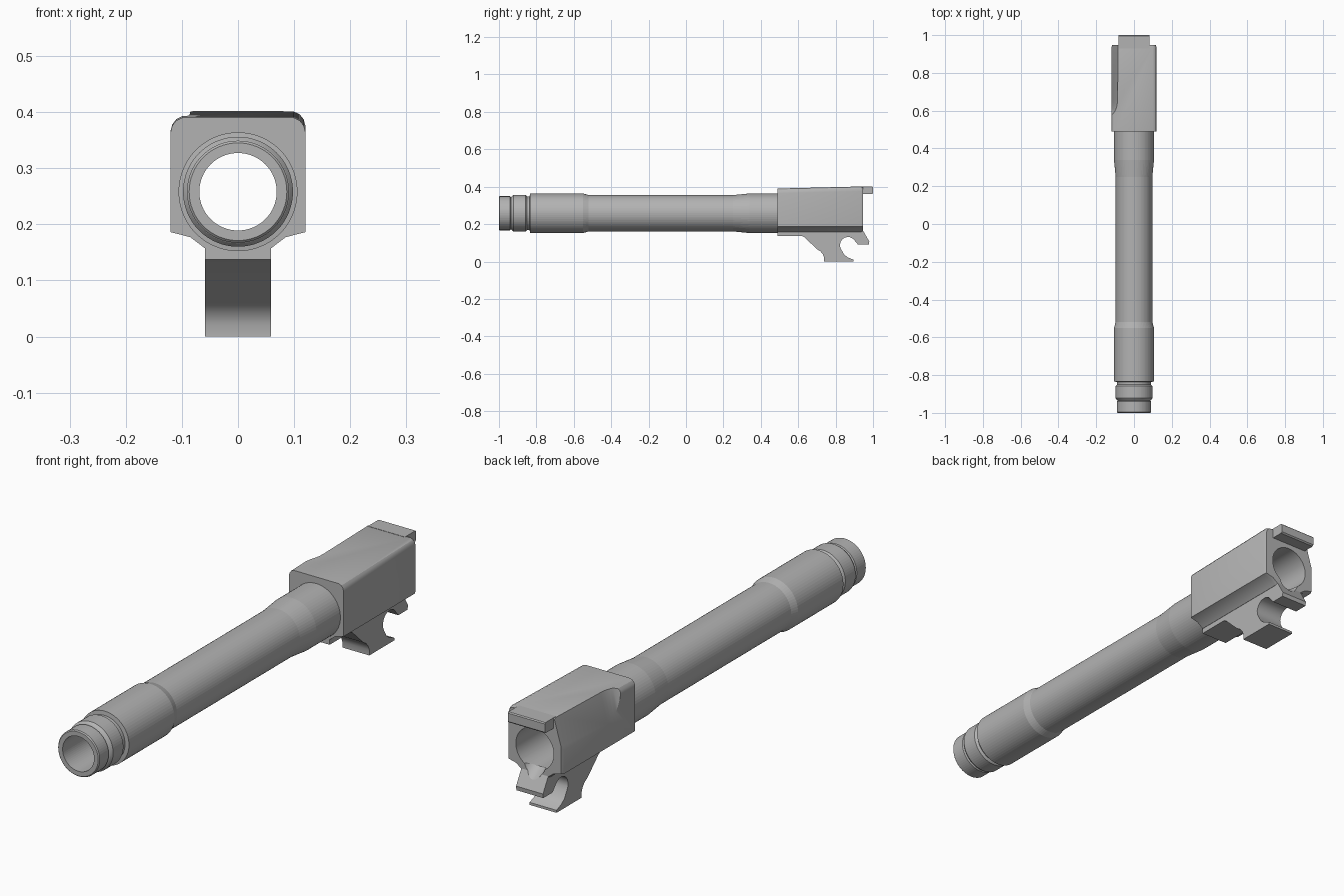
import bpy, bmesh, math
from mathutils import Vector, Matrix

cube = bpy.data.objects.get("Cube")
if cube:
    bpy.data.objects.remove(cube, do_unlink=True)

AXIS = 0.258   # height of the tube axis
BORE = 0.069
SIDES = 64

steel = bpy.data.materials.new("grey steel")
steel.use_nodes = True
GREY = (0.45, 0.45, 0.45, 1)
steel.diffuse_color = GREY
steel.node_tree.nodes["Principled BSDF"].inputs["Base Color"].default_value = GREY


def loft(name, rings, close=False):
    """Skin a row of equal point rings; cap the ends or join them in a loop."""
    bm = bmesh.new()
    rows = [[bm.verts.new(p) for p in ring] for ring in rings]
    n = len(rows[0])
    pairs = list(zip(rows, rows[1:])) + ([(rows[-1], rows[0])] if close else [])
    for a, b in pairs:
        for i in range(n):
            j = (i + 1) % n
            bm.faces.new((a[i], a[j], b[j], b[i]))
    if not close:
        bm.faces.new(rows[0])
        bm.faces.new(rows[-1])
    bmesh.ops.recalc_face_normals(bm, faces=bm.faces[:])
    mesh = bpy.data.meshes.new(name)
    bm.to_mesh(mesh)
    bm.free()
    mesh.materials.append(steel)
    obj = bpy.data.objects.new(name, mesh)
    bpy.context.collection.objects.link(obj)
    return obj


def circle(y, r):
    steps = [math.tau * i / SIDES for i in range(SIDES)]
    return [(r * math.cos(a), y, AXIS + r * math.sin(a)) for a in steps]


def slab(name, outline, half):
    """Side outline in (y, z), extruded across x."""
    return loft(name, [[(x, y, z) for y, z in outline] for x in (-half, half)])


def activate(obj):
    bpy.ops.object.select_all(action='DESELECT')
    obj.select_set(True)
    bpy.context.view_layer.objects.active = obj


def cut(obj, cutter):
    mod = obj.modifiers.new("cut", 'BOOLEAN')
    mod.operation = 'DIFFERENCE'
    mod.solver = 'EXACT'
    mod.object = cutter
    activate(obj)
    bpy.ops.object.modifier_apply(modifier=mod.name)


def smooth(obj, angle=25):
    activate(obj)
    bpy.ops.object.shade_smooth_by_angle(angle=math.radians(angle))


# Tube: outer steps and grooves, then back along the bore
tube_profile = [
    (-1.0, BORE), (-1.0, 0.087), (-0.996, 0.091), (-0.94, 0.091),
    (-0.935, 0.086), (-0.93, 0.092), (-0.922, 0.098), (-0.858, 0.098),
    (-0.85, 0.09), (-0.836, 0.09), (-0.834, 0.106), (-0.55, 0.106),
    (-0.52, 0.097), (0.25, 0.097), (0.34, 0.106), (0.495, 0.106), (0.495, BORE),
]
tube = loft("tube", [circle(y, r) for y, r in tube_profile], close=True)
smooth(tube, 5)

# Breech block: rounded section, top rising slightly to the rear
half_section = [(0.06, 0.158), (0.085, 0.177), (0.12, 0.186), (0.12, 0.365),
                (0.117, 0.376), (0.11, 0.385), (0.099, 0.39)]
section = half_section + [(-x, z) for x, z in reversed(half_section)]


def block_ring(y, scale, rise):
    return [(x * scale, y, AXIS + (z - AXIS) * scale + (rise if z > AXIS else 0))
            for x, z in section]


block = loft("breech_block", [block_ring(0.49, 1, 0), block_ring(0.935, 1, 0.011),
                              block_ring(0.947, 0.96, 0.012)])

# Scoop along one upper edge, with a curved run-out at the front
tangent = Vector((0.035, 0, 0.12)).normalized()
normal = Vector((-tangent.z, 0, tangent.x))
origin = Vector((-0.085, 0, 0.4))
arc = [(0.045 * (1 - math.cos(a)), 0.66 - 0.09 * math.sin(a))
       for a in (math.pi / 2 * i / 8 for i in range(9))]
scoop_outline = arc + [(0.2, 0.57), (0.2, 1.1), (0, 1.1)]
scoop = loft("scoop_cutter", [
    [origin + normal * d + tangent * s + Vector((0, y, 0)) for d, y in scoop_outline]
    for s in (-0.3, 0.3)])

# Bore, chamber and feed ramp cutters
bore = loft("bore_cutter", [circle(0.4, BORE), circle(1.1, BORE)])
chamber = loft("chamber_cutter", [circle(0.6, 0.06), circle(0.62, 0.083), circle(1.1, 0.083)])
ramp = loft("ramp_cutter", [circle(-0.1, 0.048), circle(0.15, 0.048)])
ramp.matrix_world = (Matrix.Translation((0, 0.95, 0.207))
                     @ Matrix.Rotation(math.radians(-35), 4, 'X')
                     @ Matrix.Translation((0, 0, -AXIS)))
bpy.context.view_layer.update()

# Lower lug with hooked slot
slot = [(0.866 + 0.043 * math.cos(a), 0.088 + 0.043 * math.sin(a))
        for a in (math.radians(215 - 20 * i) for i in range(10))]
lug_outline = [(0.49, 0.168), (0.49, 0.137), (0.62, 0.137), (0.632, 0.131),
               (0.7, 0.066), (0.718, 0.055), (0.731, 0.04), (0.738, 0.022),
               (0.738, 0), (0.895, 0), (0.895, 0.01), (0.865, 0.022), (0.845, 0.038)]
lug_outline += slot + [(0.92, 0.09), (0.978, 0.09), (0.98, 0.107), (0.945, 0.168)]
lug = slab("lower_lug", lug_outline, 0.059)

for cutter in (scoop, bore, chamber, ramp):
    cut(block, cutter)
cut(lug, ramp)
for cutter in (scoop, bore, chamber, ramp):
    bpy.data.objects.remove(cutter, do_unlink=True)
smooth(block)
smooth(lug)

# Hood tab overhanging the rear
hood = slab("hood_tab", [(0.93, 0.36), (0.995, 0.36), (1.0, 0.365), (1.0, 0.398),
                         (0.996, 0.402), (0.93, 0.402)], 0.081)
